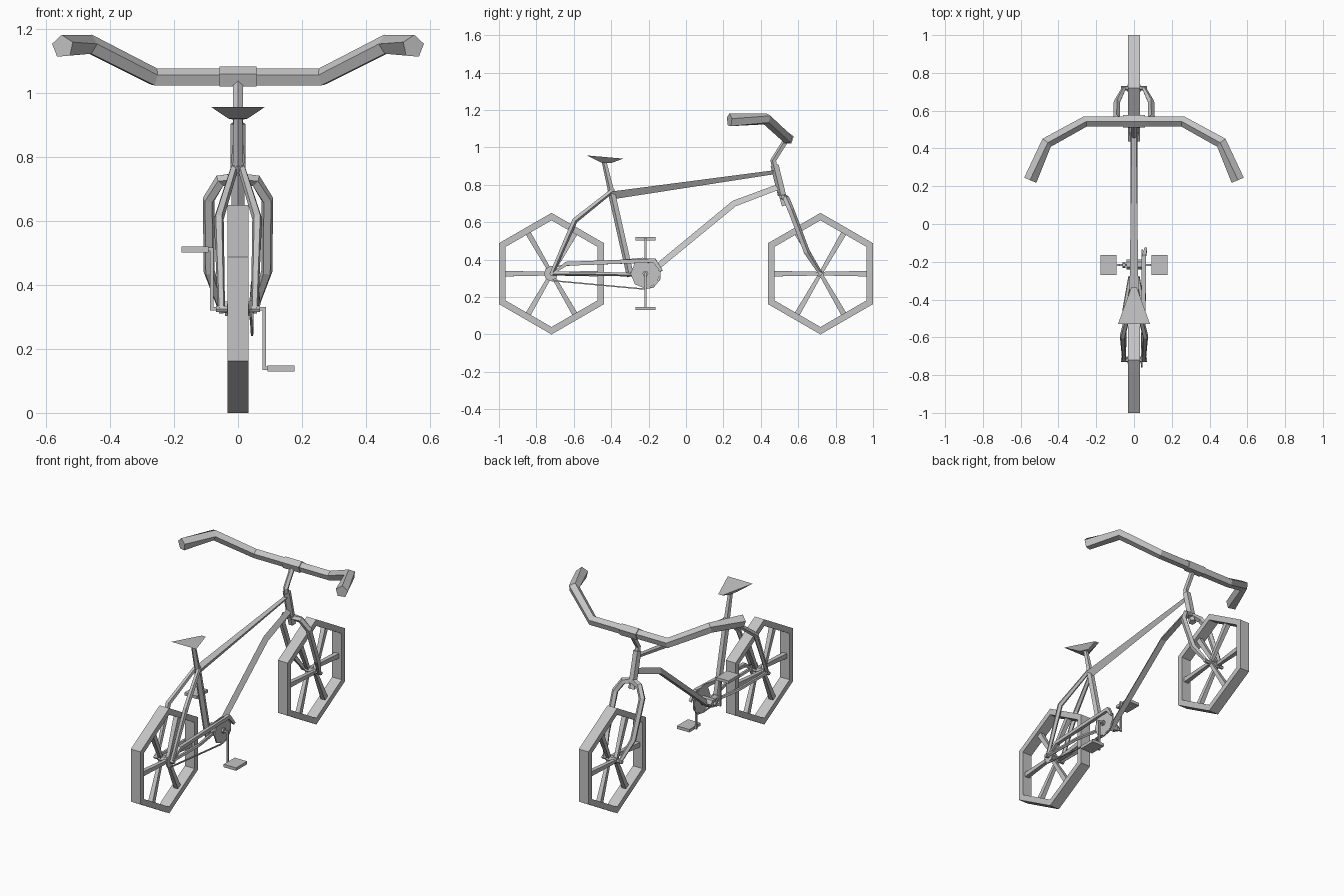
import bpy, bmesh, math
from mathutils import Vector as V

cube = bpy.data.objects.get("Cube")
if cube:
    bpy.data.objects.remove(cube)

GREY = (0.55, 0.55, 0.55, 1)
grey = bpy.data.materials.new("grey")
grey.use_nodes = True
grey.diffuse_color = GREY
grey.node_tree.nodes["Principled BSDF"].inputs["Base Color"].default_value = GREY


def finish(name, bm):
    bmesh.ops.recalc_face_normals(bm, faces=bm.faces)
    mesh = bpy.data.meshes.new(name)
    bm.to_mesh(mesh)
    bm.free()
    mesh.materials.append(grey)
    obj = bpy.data.objects.new(name, mesh)
    bpy.context.collection.objects.link(obj)
    return obj


def tube(name, pts, radii, n=5, start=90, ref=(1, 0, 0), closed=False):
    """Faceted tube with mitred bends; start is the angle of the first corner."""
    pts = [V(p) for p in pts]
    if isinstance(radii, (int, float)):
        radii = [radii] * len(pts)
    bm = bmesh.new()
    rings = []
    last = len(pts) - 1
    for i, p in enumerate(pts):
        before = pts[i - 1] if i or closed else None
        after = pts[(i + 1) % len(pts)] if i < last or closed else None
        t_out = (after - p).normalized() if after is not None else (p - before).normalized()
        t_in = (p - before).normalized() if before is not None else t_out
        t = (t_in + t_out).normalized()
        bend = t_out - t_in
        stretch = 1 / max(t.dot(t_out), 0.5) - 1
        u = V(ref)
        u = (u - t * u.dot(t)).normalized()
        v = u.cross(t)
        ring = []
        for k in range(n):
            a = math.radians(start) + math.tau * k / n
            o = (u * math.cos(a) + v * math.sin(a)) * radii[i]
            if bend.length > 0.001:
                d = bend.normalized()
                o += d * o.dot(d) * stretch
            ring.append(bm.verts.new(p + o))
        rings.append(ring)
    for i in range(len(rings) if closed else last):
        a, b = rings[i], rings[(i + 1) % len(rings)]
        for k in range(n):
            j = (k + 1) % n
            bm.faces.new((a[k], a[j], b[j], b[k]))
    if not closed:
        bm.faces.new(rings[0])
        bm.faces.new(rings[-1])
    return finish(name, bm)


def axle(name, x0, x1, y, z, r, n=6):
    return tube(name, [(x0, y, z), (x1, y, z)], r, n, ref=(0, 0, 1))


def box(name, center, size):
    bm = bmesh.new()
    bmesh.ops.create_cube(bm, size=1)
    for v in bm.verts:
        v.co = V(center) + V(a * b for a, b in zip(v.co, size))
    return finish(name, bm)


def mirrored(side, pts):
    return [(side * x, y, z) for x, y, z in pts]


# Wheels: hexagonal rim, tapered spokes, hub
HUB_Z = 0.325
for end, cy in (("rear", -0.719), ("front", 0.719)):
    bm = bmesh.new()
    rings = []
    for k in range(6):
        a = math.tau * (k + 0.5) / 6
        rings.append([bm.verts.new((x, cy + r * math.cos(a), HUB_Z + r * math.sin(a)))
                      for x, r in ((-0.033, 0.325), (0.033, 0.325), (0.033, 0.285), (-0.033, 0.285))])
    for k in range(6):
        a, b = rings[k], rings[(k + 1) % 6]
        for i in range(4):
            j = (i + 1) % 4
            bm.faces.new((a[i], a[j], b[j], b[i]))
    finish(end + "_rim", bm)
    for k in range(6):
        a = math.tau * k / 6
        c, s = math.cos(a), math.sin(a)
        x = 0.022 if k % 2 else -0.022
        tube(end + "_spoke", [(x, cy + 0.01 * c, HUB_Z + 0.01 * s), (0, cy + 0.25 * c, HUB_Z + 0.25 * s)],
             [0.014, 0.021], 4, 45)
    axle(end + "_hub", -0.035, 0.035, cy, HUB_Z, 0.02)
    axle(end + "_axle", -0.068, 0.068, cy, HUB_Z, 0.011)

# Main frame tubes
tube("top_tube", [(0, -0.40, 0.75), (0, 0.48, 0.872)], [0.028, 0.014], 3, 30)
tube("down_tube", [(0, -0.22, 0.30), (0, 0.26, 0.695), (0, 0.49, 0.782)], [0.021, 0.022, 0.02], 3, 90)
tube("seat_tube", [(0, -0.295, 0.31), (0, -0.40, 0.775)], 0.021)
tube("head_tube", [(0, 0.515, 0.745), (0, 0.476, 0.905)], 0.024)
tube("seat_post", [(0, -0.395, 0.75), (0, -0.438, 0.93)], [0.018, 0.014])
tube("bracket_link", [(0, -0.31, 0.325), (0, -0.215, 0.325)], 0.02)
axle("bottom_bracket", -0.04, 0.04, -0.215, HUB_Z, 0.026)

# Fork and rear stays on both sides
for side, word in ((1, "left"), (-1, "right")):
    tube(word + "_fork_leg", mirrored(side, [(0, 0.52, 0.735), (0.055, 0.535, 0.725), (0.092, 0.56, 0.665),
                                             (0.09, 0.645, 0.44), (0.052, 0.719, 0.325)]),
         [0.019, 0.019, 0.019, 0.018, 0.012])
    tube(word + "_seat_stay", mirrored(side, [(0.012, -0.40, 0.765), (0.06, -0.595, 0.61), (0.052, -0.719, 0.325)]),
         [0.013, 0.016, 0.012])
    tube(word + "_chain_stay", mirrored(side, [(0.02, -0.28, 0.32), (0.05, -0.45, 0.325), (0.052, -0.719, 0.327)]),
         0.011)
tube("fork_crown", [(0, 0.505, 0.765), (0, 0.53, 0.69)], [0.018, 0.022])

# Saddle: wide at the rear, narrowing to the nose and the post
bm = bmesh.new()
top = [bm.verts.new(p) for p in ((-0.085, -0.53, 0.957), (0.085, -0.53, 0.957),
                                 (0.014, -0.335, 0.94), (-0.014, -0.335, 0.94))]
low = [bm.verts.new(p) for p in ((-0.03, -0.455, 0.92), (0.03, -0.455, 0.92),
                                 (0.01, -0.40, 0.916), (-0.01, -0.40, 0.916))]
bm.faces.new(top)
bm.faces.new(low)
for i in range(4):
    j = (i + 1) % 4
    bm.faces.new((top[i], top[j], low[j], low[i]))
finish("saddle", bm)

# Stem and handlebar
tube("stem", [(0, 0.476, 0.89), (0, 0.468, 0.93), (0, 0.54, 1.045)], 0.016)
half = [(0.26, 0.543, 1.048), (0.465, 0.43, 1.152), (0.548, 0.232, 1.145)]
tube("handlebar", mirrored(-1, half[::-1]) + half, [0.037, 0.031, 0.029, 0.029, 0.031, 0.037],
     5, -90, ref=(0, 1, 0))
tube("handlebar_clamp", [(-0.058, 0.543, 1.048), (0.058, 0.543, 1.048)], 0.035, 5, -90, ref=(0, 1, 0))

# Cranks and pedals, one down and one up
CY = -0.217
for side, word in ((1, "left"), (-1, "right")):
    tip = HUB_Z - side * 0.186
    tube(word + "_crank", mirrored(side, [(0.02, CY, HUB_Z), (0.082, CY, HUB_Z), (0.082, CY, tip), (0.12, CY, tip)]),
         0.008, 4, 45, ref=(0, 1, 0))
    axle(word + "_crank_collar", side * 0.045, side * 0.06, CY, HUB_Z, 0.016)
    box(word + "_pedal", (side * 0.134, CY, tip), (0.085, 0.108, 0.018))

# Drive train on the left side
axle("chainring", 0.04, 0.048, CY, HUB_Z, 0.08, 8)
axle("sprocket", 0.036, 0.044, -0.719, HUB_Z, 0.035, 8)
loop = [(0.044, CY + 0.083 * math.cos(a), HUB_Z + 0.083 * math.sin(a))
        for a in (math.radians(d) for d in range(-100, 101, 40))]
loop += [(0.041, -0.719 + 0.037 * math.cos(a), HUB_Z + 0.037 * math.sin(a))
         for a in (math.radians(d) for d in range(100, 261, 40))]
tube("chain", loop, 0.005, 4, 45, closed=True)
tube("chain_guard", [(0.05, -0.70, 0.335), (0.05, -0.64, 0.378), (0.053, -0.17, 0.395), (0.063, -0.13, 0.34)],
     [0.008, 0.015, 0.015, 0.01], 4, 45)
